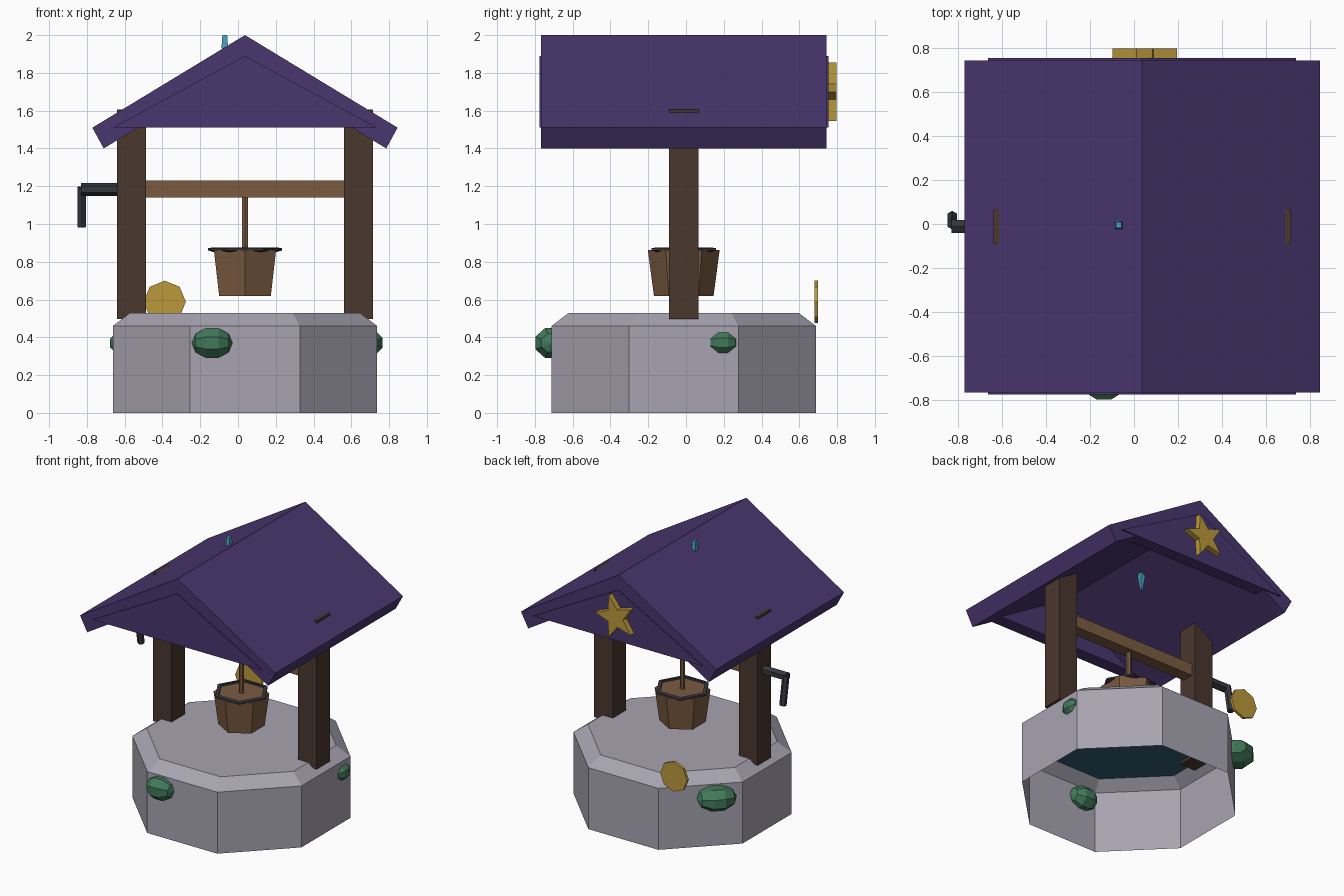
import bpy, bmesh, math
from mathutils import Matrix, Vector

if "Cube" in bpy.data.objects:
    bpy.data.objects.remove(bpy.data.objects["Cube"])

CX, CY = 0.037, -0.012


def colour(name, hexcode):
    def lin(i):
        c = int(hexcode[i:i + 2], 16) / 255
        return c / 12.92 if c < 0.04 else ((c + 0.055) / 1.055) ** 2.4
    rgba = (lin(0), lin(2), lin(4), 1)
    m = bpy.data.materials.new(name)
    m.use_nodes = True
    m.diffuse_color = rgba
    m.node_tree.nodes["Principled BSDF"].inputs["Base Color"].default_value = rgba
    return m


STONE = colour("stone grey", "a7a4b1")
PURPLE = colour("roof purple", "49366f")
DARKWOOD = colour("dark wood", "4a372d")
WOOD = colour("light wood", "7b5b41")
IRON = colour("dark iron", "36373f")
GREEN = colour("moss green", "42795a")
GOLD = colour("gold", "bb983b")
WATER = colour("water blue", "2f5d76")
CRYSTAL = colour("crystal blue", "489fc0")


def finish(name, bm, mat, fix_normals=True):
    if fix_normals:
        bmesh.ops.recalc_face_normals(bm, faces=bm.faces)
    me = bpy.data.meshes.new(name)
    bm.to_mesh(me)
    bm.free()
    me.materials.append(mat)
    ob = bpy.data.objects.new(name, me)
    bpy.context.collection.objects.link(ob)
    return ob


def polygon(n, radius, turn=0):
    return [(radius * math.cos(turn + math.tau * i / n),
             radius * math.sin(turn + math.tau * i / n)) for i in range(n)]


def loft(name, sides, rings, mat, at=(CX, CY), turn=0, bottom=True, top=True):
    """Stack of regular polygons given as (radius, height)."""
    bm = bmesh.new()
    loops = [[bm.verts.new((at[0] + x, at[1] + y, z)) for x, y in polygon(sides, r, turn)]
             for r, z in rings]
    for a, b in zip(loops, loops[1:]):
        for i in range(sides):
            j = (i + 1) % sides
            bm.faces.new((a[i], a[j], b[j], b[i]))
    if bottom:
        bm.faces.new(loops[0][::-1])
    if top:
        bm.faces.new(loops[-1])
    return finish(name, bm, mat, False)


def slab(name, outline, y0, y1, mat):
    """Extrude an x-z outline along y."""
    bm = bmesh.new()
    face = bm.faces.new([bm.verts.new((x, y0, z)) for x, z in outline])
    ext = bmesh.ops.extrude_face_region(bm, geom=[face])
    bmesh.ops.translate(bm, vec=(0, y1 - y0, 0),
                        verts=[v for v in ext["geom"] if isinstance(v, bmesh.types.BMVert)])
    return finish(name, bm, mat)


def box(name, x0, x1, y0, y1, z0, z1, mat):
    return slab(name, [(x0, z0), (x1, z0), (x1, z1), (x0, z1)], y0, y1, mat)


def rod(name, a, b, radius, sides, mat):
    a, b = Vector(a), Vector(b)
    bm = bmesh.new()
    turn = (b - a).to_track_quat("Z", "Y").to_matrix().to_4x4()
    bmesh.ops.create_cone(bm, cap_ends=True, segments=sides, radius1=radius, radius2=radius,
                          depth=(b - a).length, matrix=Matrix.Translation((a + b) / 2) @ turn)
    return finish(name, bm, mat)


# Stone basin, open underneath, with the water just below its top
OCT = math.pi / 8
K = 1 / math.cos(OCT)
loft("stone_basin", 8, [(0.70 * K, 0), (0.70 * K, 0.46), (0.608 * K, 0.53)], STONE,
     turn=OCT, bottom=False)
loft("water", 8, [(0.612 * K, 0.519), (0.606 * K, 0.524)], WATER, turn=OCT)

# Posts and cross beam
for side, label in ((-1, "right"), (1, "left")):
    x = CX + side * 0.6
    box(label + "_post", x - 0.077, x + 0.077, CY - 0.078, CY + 0.078, 0.497, 1.606, DARKWOOD)
box("cross_beam", CX - 0.53, CX + 0.53, CY - 0.045, CY + 0.045, 1.14, 1.23, WOOD)

# Roof: two sloping boards and two gable panels
PEAK = 2.0
RISE, RUN = 0.49, 0.808
under = 0.125 / math.cos(math.atan2(RISE, RUN))
for side, label in ((-1, "right"), (1, "left")):
    slab(label + "_roof", [(CX, PEAK), (CX + side * RUN, PEAK - RISE),
                           (CX + side * (RUN - 0.06), PEAK - RISE - 0.11),
                           (CX, PEAK - under)], -0.767, 0.744, PURPLE)
gable = [(CX - 0.70, 1.51), (CX + 0.70, 1.51), (CX, 1.89)]
slab("front_gable", gable, -0.776, -0.68, PURPLE)
slab("back_gable", gable, 0.66, 0.754, PURPLE)

# Bucket on its rope, with an iron rim turned half a side
loft("bucket", 6, [(0.158, 0.62), (0.19, 0.862)], WOOD, turn=math.pi / 6)
rim = loft("bucket_rim", 6, [(0.168, 0.852), (0.196, 0.86), (0.196, 0.872),
                             (0.168, 0.876), (0.168, 0.852)], IRON, bottom=False, top=False)
rod("rope", (CX, CY, 0.85), (CX, CY, 1.15), 0.018, 6, WOOD)

# Crank
rod("crank_shaft", (-0.64, CY, 1.183), (-0.83, CY, 1.183), 0.034, 6, IRON)
rod("crank_handle", (-0.827, 0.0, 1.195), (-0.827, 0.035, 0.985), 0.025, 6, IRON)


# Moss clumps, lying along the wall
def moss(name, azimuth, centre, size):
    bm = bmesh.new()
    bmesh.ops.create_uvsphere(bm, u_segments=8, v_segments=5, radius=1)
    place = (Matrix.Translation(centre) @ Matrix.Rotation(math.radians(azimuth), 4, "Z")
             @ Matrix.Diagonal((*size, 1)) @ Matrix.Rotation(math.pi / 2, 4, "X")
             @ Matrix.Rotation(OCT, 4, "Z"))
    bmesh.ops.transform(bm, matrix=place, verts=bm.verts)
    return finish(name, bm, GREEN)


moss("front_moss", -90, (-0.137, -0.71, 0.37), (0.1, 0.108, 0.09))
moss("left_moss", 0, (0.703, 0.197, 0.372), (0.072, 0.082, 0.07))
moss("back_moss", 137, (-0.555, 0.43, 0.37), (0.12, 0.138, 0.09))

# Gold coin and star
slab("coin", [(x - 0.388, z + 0.588) for x, z in polygon(8, 0.112)], 0.68, 0.70, GOLD)
tips, notches = polygon(5, 0.163), polygon(5, 0.068, math.pi / 5)
star = [p for pair in zip(tips, notches) for p in pair]
slab("gable_star", [(x + 0.033, z + 1.70) for x, z in star], 0.74, 0.797, GOLD)

# Small crystal piercing the roof
loft("roof_crystal", 4, [(0.008, 1.67), (0.026, 1.77), (0.012, 1.87), (0.024, 1.94), (0.018, 2.0)],
     CRYSTAL, at=(-0.07, -0.005), turn=math.pi / 4)
